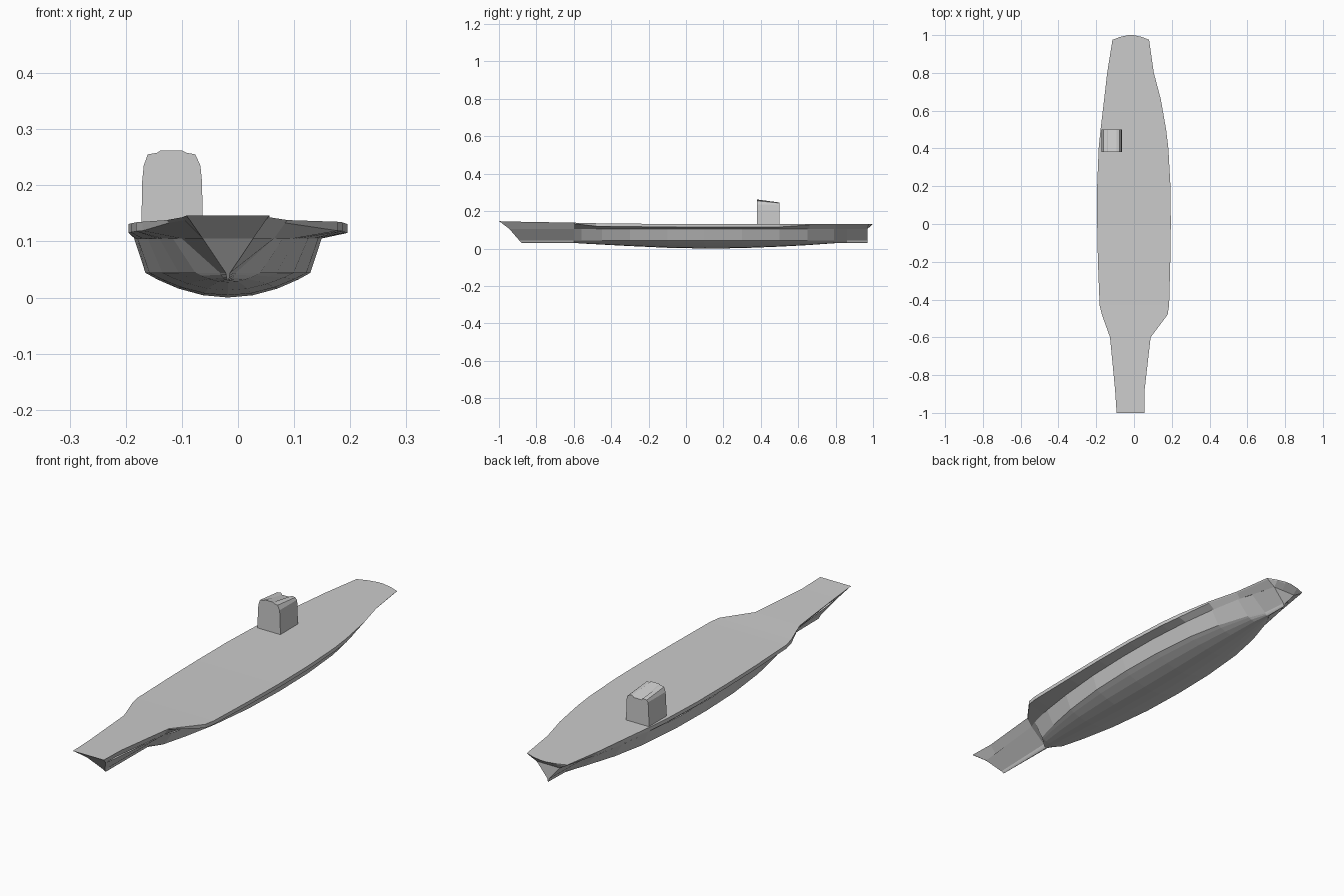
import bpy, bmesh, math

if "Cube" in bpy.data.objects:
    bpy.data.objects.remove(bpy.data.objects["Cube"])

CX = -0.018       # hull centreline
Z_TOP = 0.105     # where hull sides meet the deck overhang
Z_CHINE = 0.044

# hull stations: y, half width at top, half width at chine, keel height
HULL = [(-0.88, .045, .004, .030), (-0.60, .082, .014, .030), (-0.56, .098, .058, .027),
        (-0.45, .122, .087, .021), (-0.30, .143, .117, .013), (-0.10, .161, .140, .004),
        (0.10, .167, .147, .000), (0.30, .165, .143, .002), (0.50, .151, .125, .010),
        (0.65, .131, .095, .018), (0.79, .105, .050, .028), (0.86, .085, .014, .030),
        (0.97, .055, .004, .030)]

# deck outline: y, left x, right x, height
DECK = [(-1.0, -.092, .056, .146), (-0.88, -.100, .056, .143), (-0.60, -.127, .088, .138),
        (-0.48, -.170, .178, .135), (-0.43, -.182, .186, .134), (-0.20, -.191, .192, .132),
        (0.0, -.195, .195, .131), (0.20, -.195, .193, .131), (0.40, -.187, .182, .131),
        (0.50, -.177, .170, .131), (0.66, -.158, .142, .131), (0.80, -.142, .105, .131),
        (0.975, -.114, .080, .131), (0.99, -.075, .042, .131), (1.0, -.030, -.002, .131)]


def add_object(name, bm):
    bmesh.ops.recalc_face_normals(bm, faces=bm.faces)
    mesh = bpy.data.meshes.new(name)
    bm.to_mesh(mesh)
    bm.free()
    obj = bpy.data.objects.new(name, mesh)
    bpy.context.collection.objects.link(obj)
    return obj


def loft(name, rows, closed=False):
    """Skin a list of equal-length point rows and cap both ends."""
    bm = bmesh.new()
    rings = [[bm.verts.new(p) for p in row] for row in rows]
    n = len(rings[0])
    for a, b in zip(rings, rings[1:]):
        for i in range(n if closed else n - 1):
            j = (i + 1) % n
            bm.faces.new((a[i], a[j], b[j], b[i]))
    bm.faces.new(rings[0])
    bm.faces.new(rings[-1])
    return add_object(name, bm)


def hull_top(y):
    """Half width of the hull top at a given y."""
    if y <= HULL[0][0]:
        return HULL[0][1]
    for s, t in zip(HULL, HULL[1:]):
        if y <= t[0]:
            return s[1] + (t[1] - s[1]) * (y - s[0]) / (t[0] - s[0])
    return HULL[-1][1]


# hull: flared sides above a chine, lens-shaped bottom, raked stem
rows = []
for k, (y, top, chine, keel) in enumerate(HULL):
    half = [(top, Z_TOP), (chine, Z_CHINE)]
    half += [(chine * u, keel + (Z_CHINE - keel) * u * u) for u in (.85, .6, .3)]
    pts = [(-x, z) for x, z in half] + [(0, keel)] + half[::-1]
    rake = -0.065 if k == 0 else 0
    rows.append([(CX + x, y + rake * max(0, z - .03) / (Z_TOP - .03), z) for x, z in pts])
loft("hull", rows)

# flight deck: flat top, thin rim, overhang sloping in to the hull
rows = []
for y, xl, xr, z in DECK:
    rim = .016 if abs(y) < .55 else .005
    inset = 0.0 if abs(y) < .55 else .004
    w = hull_top(y)
    hl, hr = max(CX - w, xl + .006), min(CX + w, xr - .006)
    if hl > hr:
        hl = hr = (xl + xr) / 2
    yh = min(max(y, -.945), .97)
    yb = min(max(y, -.992), .994)
    rows.append([(hl, yh, Z_TOP), (xl + inset, yb, z - rim), (xl, y, z),
                 (xr, y, z), (xr - inset, yb, z - rim), (hr, yh, Z_TOP)])
loft("flight_deck", rows)

# island tower: tapered profile, roof falling and dished towards the stern
PROFILE = [(-.172, .128), (-.171, .205), (-.168, .235), (-.161, .255), (-.144, .258), (-.138, .262),
           (-.100, .262), (-.092, .258), (-.076, .255), (-.067, .235), (-.064, .205), (-.063, .128)]
rows = []
for y, drop, dish in ((.38, 0, 0), (.50, .012, .012)):
    rows.append([(x, y, z - (drop if z > .24 else 0) - (dish if z > .26 else 0))
                 for x, z in PROFILE])
loft("island_tower", rows, closed=True)
